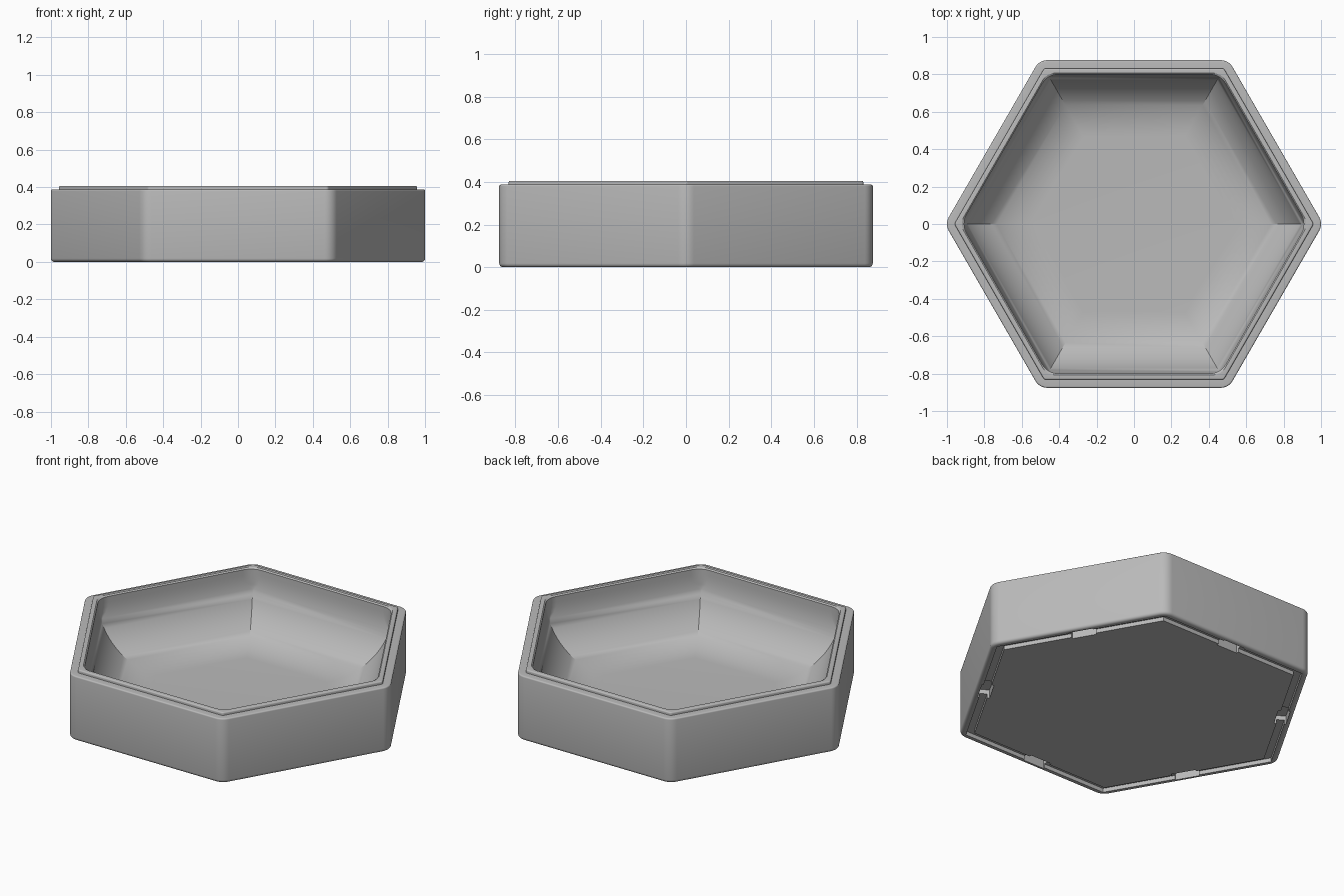
import bpy, bmesh, math
from mathutils import Matrix, Vector

if "Cube" in bpy.data.objects:
    bpy.data.objects.remove(bpy.data.objects["Cube"])

SEG = 6  # segments per rounded corner


def hex_ring(bm, apothem, z, radius):
    """Hexagon loop with its corners on the x axis, rounded by radius."""
    verts = []
    centre_dist = (apothem - radius) / math.cos(math.pi / 6)
    for k in range(6):
        a = k * math.pi / 3
        for i in range(SEG + 1):
            t = a - math.pi / 6 + math.pi / 3 * i / SEG
            verts.append(bm.verts.new((centre_dist * math.cos(a) + radius * math.cos(t),
                                       centre_dist * math.sin(a) + radius * math.sin(t), z)))
    return verts


def dish_corner(apothem):
    """Corner radius that keeps the dish corners inside one upright fillet."""
    return max(0.0, (apothem / math.cos(math.pi / 6) - 0.908) / 0.1547)


def round_edge(apothem, z, r, start, corner):
    """Quarter-round points, swept clockwise from the start angle in degrees."""
    pts = []
    for i in range(5):
        t = math.radians(start - 90 * i / 4)
        x = r * math.cos(t)
        pts.append((apothem + x, z + r * math.sin(t), max(0.0, corner + x)))
    return pts


# Section from the dish floor, over the lip, down the outside and under
# (apothem, height, corner radius)
FLOOR, R, WALL = 0.035, 0.33, 0.80
section = []
for i in range(19):  # concave dish wall
    t = math.pi / 2 * i / 18
    a = WALL - R + R * math.sin(t)
    section.append((a, FLOOR + R * (1 - math.cos(t)), dish_corner(a)))
section += [(0.80, 0.398, dish_corner(0.80)), (0.807, 0.405, 0.08)]   # raised lip
section += round_edge(0.824, 0.397, 0.008, 90, 0.01)
section += [(0.832, 0.387, 0.018)]
section += round_edge(0.868, 0.379, 0.008, 90, 0.066)                 # shoulder
section += round_edge(0.858, 0.018, 0.018, 0, 0.056)                  # bottom edge
section += [(0.842, 0.0, 0), (0.842, 0.024, 0),                       # stacking groove
            (0.799, 0.024, 0), (0.799, 0.0, 0)]

# Tray body
bm = bmesh.new()
rings = [hex_ring(bm, *p) for p in section]
n = len(rings[0])
for lo, hi in zip(rings, rings[1:]):
    for i in range(n):
        j = (i + 1) % n
        bm.faces.new((lo[i], lo[j], hi[j], hi[i]))
bm.faces.new(rings[0])
bm.faces.new(rings[-1])
bmesh.ops.remove_doubles(bm, verts=bm.verts, dist=1e-5)
bmesh.ops.recalc_face_normals(bm, faces=bm.faces)
mesh = bpy.data.meshes.new("tray_body")
bm.to_mesh(mesh)
bm.free()
tray = bpy.data.objects.new("tray_body", mesh)
bpy.context.collection.objects.link(tray)

# Cutter for a small pocket in the middle of each underside edge
bm = bmesh.new()
for k in range(6):
    turn = Matrix.Rotation(math.radians(30 + 60 * k), 4, 'Z')
    size = Matrix.Diagonal(Vector((0.066, 0.14, 0.10, 1)))
    bmesh.ops.create_cube(bm, size=1, matrix=turn @ Matrix.Translation((0.818, 0, 0)) @ size)
cut_mesh = bpy.data.meshes.new("pocket_cutter")
bm.to_mesh(cut_mesh)
bm.free()
cutter = bpy.data.objects.new("pocket_cutter", cut_mesh)
cutter.hide_render = True
bpy.context.collection.objects.link(cutter)

mod = tray.modifiers.new("pockets", 'BOOLEAN')
mod.operation = 'DIFFERENCE'
mod.solver = 'EXACT'
mod.object = cutter
bpy.context.view_layer.objects.active = tray
tray.select_set(True)
bpy.ops.object.modifier_apply(modifier=mod.name)
bpy.data.objects.remove(cutter)

# Grey plastic, smooth with sharp creases kept
grey = bpy.data.materials.new("grey")
grey.diffuse_color = (0.49, 0.49, 0.49, 1)
grey.use_nodes = True
grey.node_tree.nodes["Principled BSDF"].inputs["Base Color"].default_value = grey.diffuse_color
tray.data.materials.clear()
tray.data.materials.append(grey)
bpy.ops.object.shade_smooth_by_angle(angle=math.radians(30))
